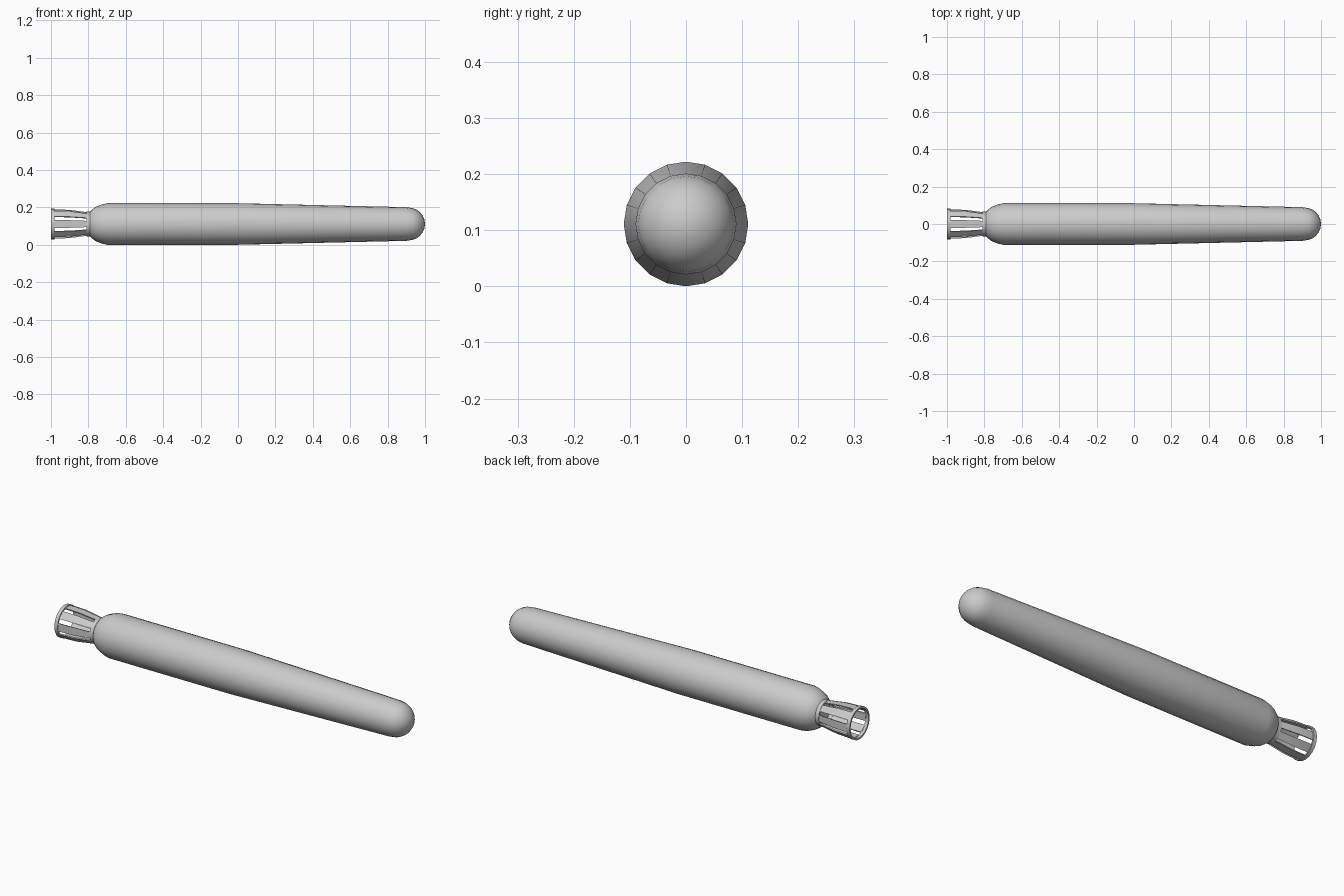
import bpy, bmesh
from math import sin, cos, pi, radians

if "Cube" in bpy.data.objects:
    bpy.data.objects.remove(bpy.data.objects["Cube"])

CZ = 0.111


def lathe(name, profile, n, closed=False):
    """Revolve (x, radius) points around the long axis."""
    bm = bmesh.new()
    rings = []
    for x, r in profile:
        if r == 0:
            rings.append([bm.verts.new((x, 0, CZ))] * n)
        else:
            rings.append([bm.verts.new((x, r * sin(2 * pi * i / n), CZ + r * cos(2 * pi * i / n)))
                          for i in range(n)])
    pairs = list(zip(rings, rings[1:])) + ([(rings[-1], rings[0])] if closed else [])
    for a, b in pairs:
        for i in range(n):
            j = (i + 1) % n
            bm.faces.new(list(dict.fromkeys((a[i], a[j], b[j], b[i]))))
    return finish(name, bm)


def finish(name, bm):
    bmesh.ops.recalc_face_normals(bm, faces=bm.faces[:])
    me = bpy.data.meshes.new(name)
    bm.to_mesh(me)
    bm.free()
    ob = bpy.data.objects.new(name, me)
    bpy.context.collection.objects.link(ob)
    bpy.context.view_layer.objects.active = ob
    ob.select_set(True)
    bpy.ops.object.shade_smooth_by_angle(angle=radians(32))
    ob.select_set(False)
    return ob


# Hull: blunt tail shoulder, straight section, slight taper, round nose
hull = [(-0.79, 0), (-0.79, 0.066), (-0.78, 0.078), (-0.76, 0.092), (-0.73, 0.104), (-0.70, 0.111),
        (0, 0.111), (0.90, 0.090)]
hull += [(0.91 + 0.09 * sin(a), 0.088 * cos(a)) for a in [radians(d) for d in (15, 30, 45, 60, 75)]]
hull += [(1.0, 0)]
lathe("hull", hull, 20)

# Collar and rear rim of the tail cage
lathe("tail_collar", [(-0.785, 0.066), (-0.81, 0.066), (-0.81, 0.056), (-0.785, 0.056)], 20, True)
lathe("tail_rim", [(-1.0, 0.083), (-0.982, 0.083), (-0.982, 0.074), (-1.0, 0.074)], 20, True)

# Cage slats: curved strips between collar and rim
SLATS = 8
path = [(-0.805, 0.065), (-0.85, 0.071), (-0.90, 0.078), (-0.95, 0.080), (-0.985, 0.080)]
bm = bmesh.new()
for k in range(SLATS):
    mid = 2 * pi * k / SLATS
    prev = None
    for x, r in path:
        ring = []
        for da, dr in ((-1, 0), (1, 0), (1, -0.007), (-1, -0.007)):
            a = mid + da * radians(15)
            ring.append(bm.verts.new((x, (r + dr) * sin(a), CZ + (r + dr) * cos(a))))
        if prev:
            for i in range(4):
                bm.faces.new((prev[i], prev[(i + 1) % 4], ring[(i + 1) % 4], ring[i]))
        else:
            bm.faces.new(ring)
        prev = ring
    bm.faces.new(prev)
finish("tail_slats", bm)
